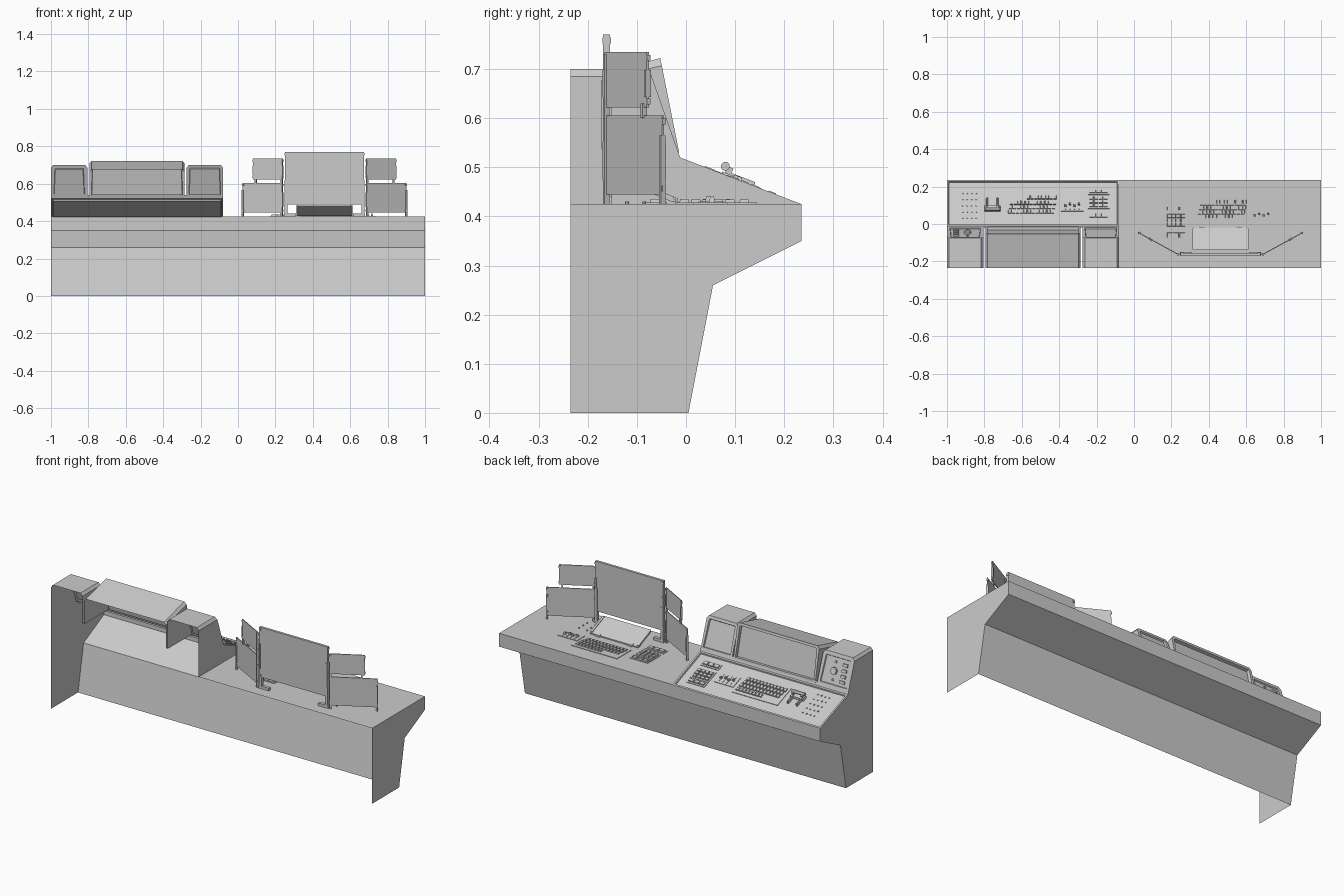
import bpy, bmesh, math
from mathutils import Vector as V

if "Cube" in bpy.data.objects:
    bpy.data.objects.remove(bpy.data.objects["Cube"])


def finish(name, bm, smooth=False):
    me = bpy.data.meshes.new(name)
    bm.to_mesh(me)
    bm.free()
    ob = bpy.data.objects.new(name, me)
    bpy.context.collection.objects.link(ob)
    for p in me.polygons:
        p.use_smooth = smooth
    return ob


def face(bm, pts):
    return bm.faces.new([bm.verts.new(p) for p in pts])


def recess(bm, pts, margin, depth):
    """Outward (+y / up) face with a border and a sunken middle."""
    f = face(bm, pts)
    f.normal_update()
    if f.normal.y + f.normal.z < 0:
        f.normal_flip()
    bmesh.ops.inset_individual(bm, faces=[f], thickness=margin, depth=0)
    bmesh.ops.inset_individual(bm, faces=[f], thickness=0.003, depth=-depth)


def box(bm, fn, a0, a1, b0, b1, h0, h1, taper=0):
    """Box in the surface coordinates of fn(a, b, height)."""
    lo = [(a0, b0), (a1, b0), (a1, b1), (a0, b1)]
    t = taper
    hi = [(a0 + t, b0 + t), (a1 - t, b0 + t), (a1 - t, b1 - t), (a0 + t, b1 - t)]
    v = [bm.verts.new(fn(a, b, h0)) for a, b in lo] + [bm.verts.new(fn(a, b, h1)) for a, b in hi]
    fs = [bm.faces.new([v[i] for i in q]) for q in
          [(3, 2, 1, 0), (4, 5, 6, 7), (0, 1, 5, 4), (1, 2, 6, 5), (2, 3, 7, 6), (3, 0, 4, 7)]]
    bmesh.ops.recalc_face_normals(bm, faces=fs)


def disc(bm, fn, a, b, r, h0, h1, n=10):
    """Short cylinder standing on a surface."""
    ring = [(a + r * math.cos(i * math.tau / n), b + r * math.sin(i * math.tau / n)) for i in range(n)]
    lo = [bm.verts.new(fn(x, y, h0)) for x, y in ring]
    hi = [bm.verts.new(fn(x, y, h1)) for x, y in ring]
    fs = [bm.faces.new(hi)] + [bm.faces.new((lo[i], lo[(i + 1) % n], hi[(i + 1) % n], hi[i])) for i in range(n)]
    bmesh.ops.recalc_face_normals(bm, faces=fs)


# Surfaces: flat desk, sloped console, upright side-housing front, hood front
SL, REC = 0.385, 0.008
N = V((0, SL, 1)).normalized()
def desk(x, y, h): return V((x, y, 0.425 + h))
def slope(x, y, h): return V((x, y, 0.52 - SL * (y + 0.012))) + N * (h - REC)
def side_y(z): return -0.012 - 0.35 * (z - 0.52)
def hood_y(z): return -0.012 - 0.2 * (z - 0.52)
def upright(x, z, h): return V((x, side_y(z) + h - 0.006, z + 0.33 * h))


# Desk shell: open at the back and underneath
BK = -0.235
front = [(0.005, 0), (0.055, 0.26), (0.235, 0.35), (0.235, 0.425)]
bm = bmesh.new()
for (y0, z0), (y1, z1) in zip(front, front[1:]):
    face(bm, [(1, y0, z0), (-1, y0, z0), (-1, y1, z1), (1, y1, z1)])
face(bm, [(-0.08, BK, 0.425), (1, BK, 0.425), (1, 0.235, 0.425), (-0.08, 0.235, 0.425)])
upper = [(-0.012, 0.52), (side_y(0.685), 0.685), (BK, 0.685)]
for x, prof in [(1, front + [(BK, 0.425), (BK, 0)]),
                (-1, front + upper + [(BK, 0)]),
                (-0.08, [(0.235, 0.425)] + upper + [(BK, 0.425)])]:
    face(bm, [(x, y, z) for y, z in prof])
finish("desk_shell", bm)

# Sloped console panel and the ledge under the screens
bm = bmesh.new()
recess(bm, [(-1, -0.012, 0.52), (-0.08, -0.012, 0.52), (-0.08, 0.235, 0.425), (-1, 0.235, 0.425)], 0.013, REC)
face(bm, [(-1, -0.012, 0.52), (-0.08, -0.012, 0.52), (-0.08, side_y(0.54), 0.54), (-1, side_y(0.54), 0.54)])
finish("console_panel", bm)


def housing(name, x0, x1, top, fy, drop, margin, depth, walls):
    """Chamfered open-backed hood with a sunken front."""
    bm = bmesh.new()
    c, s = 0.012, top - 0.015
    line = [(x0, 0.53), (x0, s), (x0 + c, top), (x1 - c, top), (x1, s), (x1, 0.53)]
    recess(bm, [(x, fy(z), z) for x, z in line], margin, depth)
    for i, (a, b) in enumerate(zip(line, line[1:])):
        if (i == 0 and not walls[0]) or (i == 4 and not walls[1]):
            continue
        back = [(x, BK, z - (drop if z > 0.6 else 0)) for x, z in (b, a)]
        face(bm, [(a[0], fy(a[1]), a[1]), (b[0], fy(b[1]), b[1])] + back)
    finish(name, bm)


housing("left_housing", -1, -0.805, 0.70, side_y, 0, 0.022, 0.006, (0, 1))
housing("screen_hood", -0.795, -0.285, 0.722, hood_y, 0.047, 0.016, 0.016, (1, 1))
housing("right_housing", -0.275, -0.08, 0.70, side_y, 0, 0.018, 0.008, (1, 0))

# Knobs and buttons on the left housing
bm = bmesh.new()
disc(bm, upright, -0.89, 0.61, 0.018, 0, 0.012, 16)
for z in (0.655, 0.565):
    disc(bm, upright, -0.89, z, 0.006, 0, 0.006)
for z in (0.565, 0.593, 0.621, 0.65):
    box(bm, upright, -0.965, -0.935, z - 0.008, z + 0.008, 0, 0.006, 0.001)
finish("housing_controls", bm)


def keys(bm, fn, x0, x1, y0, y1, nx, ny, h=0.009):
    dx, dy = (x1 - x0) / nx, (y1 - y0) / ny
    for i in range(nx):
        for j in range(ny):
            box(bm, fn, x0 + i * dx + 0.0015, x0 + (i + 1) * dx - 0.0015,
                y0 + j * dy + 0.0015, y0 + (j + 1) * dy - 0.0015, 0.002, h, 0.0015)


def keyboard(name, fn, x, y):
    bm = bmesh.new()
    box(bm, fn, x - 0.012, x + 0.275, y - 0.01, y + 0.115, 0, 0.003)
    for j in range(3):
        o = 0.005 * j
        keys(bm, fn, x + o, x + 0.25 + o, y + 0.024 * j, y + 0.024 * (j + 1), 12, 1)
    keys(bm, fn, x + 0.1, x + 0.262, y + 0.077, y + 0.1, 8, 1)
    finish(name, bm)


def sliders(name, fn, x, y):
    bm = bmesh.new()
    box(bm, fn, x, x + 0.12, y, y + 0.07, 0, 0.003)
    for i in range(4):
        cx, cy = x + 0.024 + i * 0.024, y + 0.03 + 0.008 * (i % 2)
        box(bm, fn, cx - 0.002, cx + 0.002, y + 0.01, y + 0.06, 0.003, 0.005)
        box(bm, fn, cx - 0.006, cx + 0.006, cy - 0.006, cy + 0.006, 0.003, 0.015, 0.002)
    finish(name, bm)


def keypad(name, fn, x, y, blocks):
    bm = bmesh.new()
    for y0, y1, nx, ny in blocks:
        box(bm, fn, x - 0.006, x + 0.108, y + y0 - 0.006, y + y1 + 0.006, 0, 0.003)
        keys(bm, fn, x, x + 0.1, y + y0, y + y1, nx, ny, 0.01)
    finish(name, bm)


keyboard("console_keyboard", slope, -0.675, 0.055)
keyboard("desk_keyboard", desk, 0.34, 0.03)
sliders("console_sliders", slope, -0.39, 0.07)
sliders("desk_sliders", desk, 0.62, 0.015)
keypad("console_keypad", slope, -0.24, 0.035, [(0, 0.025, 3, 1), (0.055, 0.115, 4, 3), (0.13, 0.15, 3, 1)])
keypad("desk_keypad", desk, 0.175, -0.075, [(0, 0.03, 3, 1), (0.06, 0.13, 4, 3), (0.147, 0.168, 3, 1)])

# Small indicator studs
for name, fn, x, y, nx, ny, dx, dy in [("console_studs", slope, -0.915, 0.035, 4, 5, 0.024, 0.033),
                                       ("desk_studs", desk, 0.65, -0.12, 2, 3, 0.05, 0.035)]:
    bm = bmesh.new()
    for i in range(nx):
        for j in range(ny):
            disc(bm, fn, x + i * dx, y + j * dy, 0.004, 0, 0.005, 8)
    finish(name, bm)

# Throttle lever with cross grip
bm = bmesh.new()
box(bm, slope, -0.8, -0.715, 0.07, 0.1, 0, 0.012, 0.003)
for x in (-0.79, -0.735):
    box(bm, slope, x, x + 0.01, 0.085, 0.14, 0, 0.016, 0.002)
    box(bm, slope, x, x + 0.01, 0.078, 0.09, 0.01, 0.026)
finish("throttle_base", bm)
bpy.ops.mesh.primitive_cylinder_add(vertices=12, radius=0.009, depth=0.08, location=(-0.757, 0.08, 0.502),
                                    rotation=(0, math.pi / 2, 0))
bpy.context.object.name = "throttle_grip"
bpy.ops.object.shade_smooth_by_angle()

# Monitors, symmetric about CX
CX = 0.4625
def main_fn(x, z, h): return V((CX + x, -0.155 + h, z))


def clips(bm, fn, a0, a1, b0, b1, t):
    """Edge clips and corner tabs around a plate."""
    for a in (a0, a1):
        m, q = (b0 + b1) / 2, (b1 - b0) / 4
        box(bm, fn, a - 0.004, a + 0.004, m - q * 1.3, m + q * 0.7, -t - 0.003, 0.004)
        for b in (b0 + 0.01, b1 - 0.01):
            box(bm, fn, a - 0.006, a + 0.006, b - 0.006, b + 0.006, -t - 0.001, 0.002)


bm = bmesh.new()
box(bm, main_fn, -0.212, 0.212, 0.49, 0.77, -0.014, 0)
clips(bm, main_fn, -0.208, 0.208, 0.49, 0.768, 0.014)
for s in (-1, 1):
    box(bm, main_fn, s * 0.205 - 0.008, s * 0.205 + 0.008, 0.425, 0.62, -0.014, 0.004)
    box(bm, main_fn, s * 0.185 - 0.032, s * 0.185 + 0.032, 0.425, 0.44, -0.014, 0.004)
finish("main_monitor", bm)

for s, name in ((-1, "left"), (1, "right")):
    def wing(a, b, h, s=s):
        return V((CX + s * (0.222 + a * 0.877 - h * 0.48), -0.162 + a * 0.48 + h * 0.877, b))
    bm = bmesh.new()
    box(bm, wing, 0, 0.245, 0.445, 0.605, -0.005, 0)
    box(bm, wing, 0, 0.18, 0.622, 0.735, -0.005, 0)
    clips(bm, wing, 0.003, 0.242, 0.447, 0.603, 0.005)
    clips(bm, wing, 0.003, 0.177, 0.624, 0.733, 0.005)
    for a, z0, z1 in ((0.005, 0.425, 0.73), (0.243, 0.425, 0.565), (0.165, 0.6, 0.63)):
        box(bm, wing, a - 0.004, a + 0.004, z0, z1, -0.009, 0.002)
    finish(name + "_side_monitors", bm)

# Tilted touch panel in front of the main monitor
def tilt(x, y, h): return V((CX + x, y, 0.434 - 0.42 * (y + 0.02) + h))
bm = bmesh.new()
box(bm, tilt, -0.148, 0.148, -0.14, -0.02, -0.006, 0)
for s in (-1, 1):
    box(bm, tilt, s * 0.145 - 0.006, s * 0.145 + 0.006, -0.135, -0.025, -0.008, 0.004)
    box(bm, tilt, s * 0.1 - 0.015, s * 0.1 + 0.015, -0.028, -0.016, -0.006, 0.004)
finish("touch_panel", bm)
